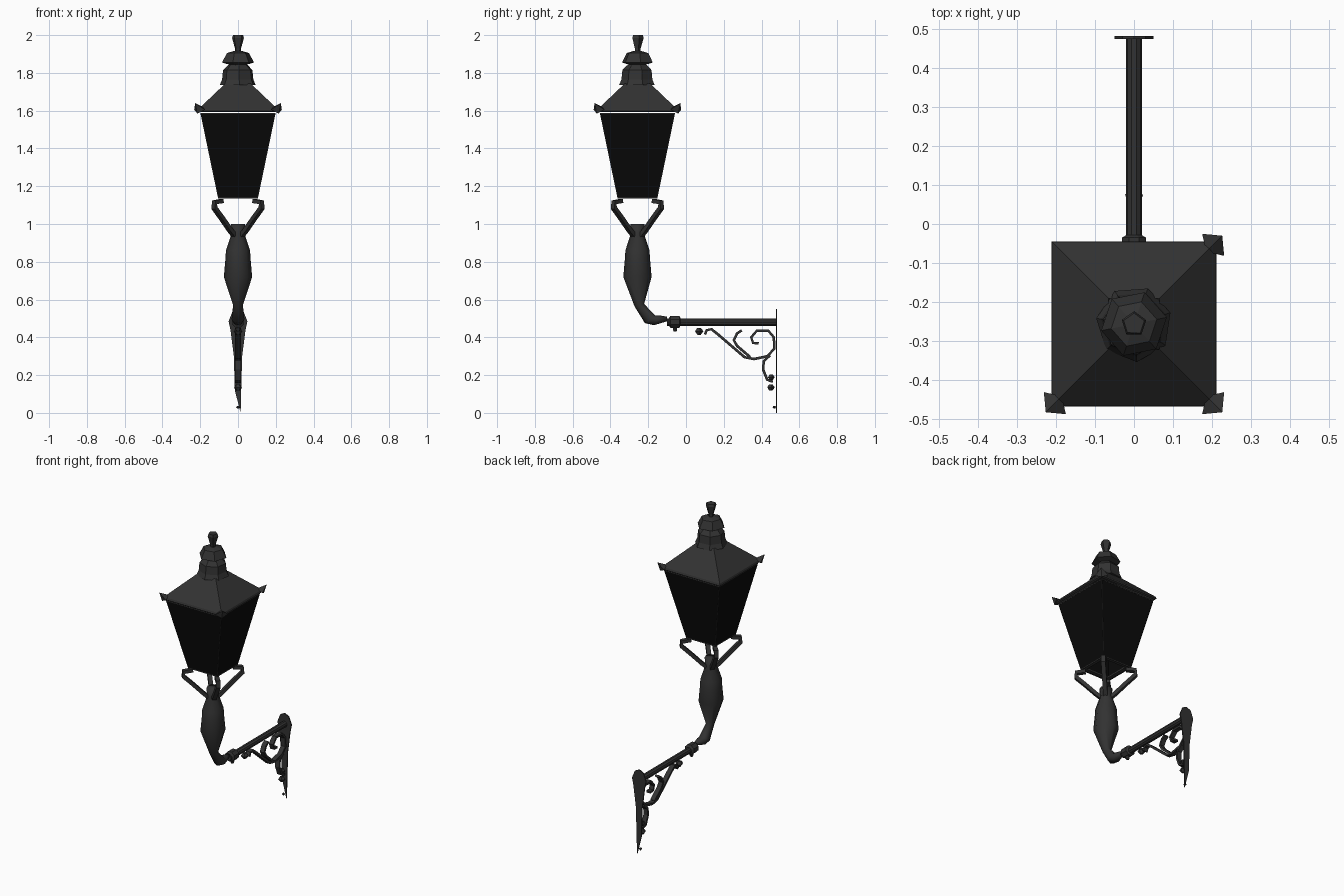
import bpy, bmesh, math
from mathutils import Vector

if "Cube" in bpy.data.objects:
    bpy.data.objects.remove(bpy.data.objects["Cube"])

def material(name, c):
    m = bpy.data.materials.new(name)
    m.diffuse_color = (*c, 1)
    m.use_nodes = True
    m.node_tree.nodes["Principled BSDF"].inputs["Base Color"].default_value = m.diffuse_color
    return m

IRON = material("dark iron", (0.032, 0.032, 0.032))
GLASS = material("black glass", (0.003, 0.003, 0.003))
CY = -0.257      # lantern axis

def finish(name, bm, smooth=False, mats=(IRON,)):
    bmesh.ops.recalc_face_normals(bm, faces=bm.faces)
    me = bpy.data.meshes.new(name)
    bm.to_mesh(me)
    bm.free()
    for m in mats:
        me.materials.append(m)
    for p in me.polygons:
        p.use_smooth = smooth
    ob = bpy.data.objects.new(name, me)
    bpy.context.collection.objects.link(ob)
    return ob

def skin(bm, rings, caps=True):
    rings = [[bm.verts.new(v) for v in r] for r in rings]
    n = len(rings[0])
    for a, b in zip(rings, rings[1:]):
        for i in range(n):
            j = (i + 1) % n
            bm.faces.new((a[i], a[j], b[j], b[i]))
    if caps:
        bm.faces.new(rings[0][::-1])
        bm.faces.new(rings[-1])

def loft(name, sections, n, turn=0.0, smooth=False, caps=True):
    """sections: (y, z, radius, tilt in degrees about x)"""
    rings = []
    for y, z, r, tilt in sections:
        t = math.radians(tilt)
        ring = []
        for i in range(n):
            a = turn + math.tau * i / n
            u = r * math.sin(a)
            ring.append((r * math.cos(a), y + u * math.cos(t), z + u * math.sin(t)))
        rings.append(ring)
    bm = bmesh.new()
    skin(bm, rings, caps)
    return finish(name, bm, smooth)

def ribbon(name, origin, direction, pts, thick, width):
    """flat bar following pts (u, z) in the vertical plane of direction"""
    d = Vector(direction).normalized()
    side = Vector((-d.y, d.x, 0)) * width / 2
    P = [Vector(origin) + d * u + Vector((0, 0, z)) for u, z in pts]
    rings = []
    for i, p in enumerate(P):
        t = (P[min(i + 1, len(P) - 1)] - P[max(i - 1, 0)]).normalized()
        n = t.cross(side.normalized()) * thick / 2
        rings.append([p + n + side, p - n + side, p - n - side, p + n - side])
    bm = bmesh.new()
    skin(bm, rings)
    return finish(name, bm)

Q = math.pi / 4
S2 = math.sqrt(2)

# lantern panels: glass inset in thin iron borders
bm = bmesh.new()
skin(bm, [[(sx * h, CY + sy * h, z) for sx, sy in ((-1, -1), (1, -1), (1, 1), (-1, 1))]
          for h, z in ((0.105, 1.14), (0.198, 1.588))], caps=False)
panes = bm.faces[:]
bmesh.ops.inset_individual(bm, faces=panes, thickness=0.008)
for f in panes:
    f.material_index = 1
lantern = finish("lantern_panels", bm, mats=(IRON, GLASS))
sol = lantern.modifiers.new("thickness", "SOLIDIFY")
sol.thickness = 0.006

# open ring under the lantern
bm = bmesh.new()
skin(bm, [[(sx * h, CY + sy * h, z) for sx, sy in ((-1, -1), (1, -1), (1, 1), (-1, 1))]
          for h, z in ((0.105, 1.138), (0.105, 1.15), (0.08, 1.15), (0.08, 1.138), (0.105, 1.138))],
     caps=False)
bmesh.ops.remove_doubles(bm, verts=bm.verts, dist=0.0001)
finish("lantern_base_ring", bm)

# pyramid roof with open underside
loft("roof", [(CY, 1.592, 0.200 * S2, 0), (CY, 1.597, 0.212 * S2, 0), (CY, 1.61, 0.208 * S2, 0),
              (CY, 1.745, 0.066 * S2, 0)], 4, Q, caps=False)

# upturned corner ears (one corner has none)
for sx, sy in ((-1, -1), (1, -1), (1, 1)):
    d = Vector((sx, sy, 0)).normalized()
    s = Vector((-d.y, d.x, 0))
    c = Vector((sx * 0.207, CY + sy * 0.207, 0))
    bm = bmesh.new()
    base = [c - d * 0.005 + s * 0.04 + Vector((0, 0, 1.605)), c + d * 0.012 + Vector((0, 0, 1.585)),
            c - d * 0.005 - s * 0.04 + Vector((0, 0, 1.605)), c - d * 0.03 + Vector((0, 0, 1.62))]
    b = [bm.verts.new(v) for v in base]
    tip = bm.verts.new(c + d * 0.028 + Vector((0, 0, 1.64)))
    bm.faces.new(b)
    for i in range(4):
        bm.faces.new((b[i], b[(i + 1) % 4], tip))
    finish("roof_ear", bm)

# chimney crown, cap and finial
loft("crown", [(CY, z, r, 0) for z, r in
     ((1.735, 0.098), (1.765, 0.085), (1.815, 0.08), (1.84, 0.055), (1.85, 0.035))], 7, 0.3)
loft("cap", [(CY, z, r, 0) for z, r in
     ((1.84, 0.035), (1.855, 0.086), (1.905, 0.06), (1.915, 0.025))], 6, 0.2)
loft("finial", [(CY, z, r, 0) for z, r in
     ((1.91, 0.015), (1.93, 0.017), (1.985, 0.033), (2.0, 0.028))], 5, 0.3)

# four diagonal hooks carrying the lantern
hook = [(0.02, 0.94), (0.04, 0.965), (0.085, 1.03), (0.125, 1.085), (0.124, 1.115), (0.085, 1.122)]
for sx in (-1, 1):
    for sy in (-1, 1):
        ribbon("lantern_hook", (0, CY, 0), (sx, sy, 0), [(u * S2, z) for u, z in hook], 0.022, 0.026)

# baluster column bending back to the bracket
loft("column", [(CY, 1.0, 0.038, 0), (CY, 0.945, 0.036, 0), (CY, 0.86, 0.064, 0), (CY, 0.82, 0.066, 0),
                (CY, 0.72, 0.075, 0), (-0.247, 0.57, 0.026, 15), (-0.19, 0.495, 0.034, 35),
                (-0.155, 0.49, 0.03, 60), (-0.10, 0.497, 0.012, 90)], 8, 0.0, smooth=True)

# horizontal arm and its collar
loft("collar", [(y, 0.482, r, 90) for y, r in
     ((-0.09, 0.022), (-0.083, 0.034), (-0.035, 0.034), (-0.028, 0.02))], 8, math.pi / 8)
loft("collar_drop", [(-0.058, z, r, 0) for z, r in ((0.43, 0.008), (0.44, 0.013), (0.455, 0.012))], 6)
loft("arm", [(-0.10, 0.48, 0.02, 90), (0.48, 0.48, 0.02, 90)], 10, smooth=False)

# pointed, tapering wall plate
half = [(0.0, 0.55), (0.03, 0.535), (0.05, 0.485), (0.04, 0.44), (0.022, 0.3), (0.017, 0.12), (0.015, 0.0)]
outline = half + [(-x, z) for x, z in reversed(half[1:-1])] + [(-0.004, 0.04)]
outline = half[:-1] + [(0.014, 0.0)] + [(-x, z) for x, z in reversed(half[1:-1])]
bm = bmesh.new()
skin(bm, [[(x, y, z) for x, z in outline] for y in (0.476, 0.483)])
finish("wall_plate", bm)

# scrollwork under the arm
scrolls = {
    "main_scroll": [(0.10, 0.415), (0.11, 0.438), (0.135, 0.443), (0.17, 0.415), (0.31, 0.295), (0.36, 0.285),
                    (0.43, 0.30), (0.468, 0.34), (0.465, 0.40), (0.435, 0.436), (0.375, 0.435),
                    (0.345, 0.40), (0.355, 0.37), (0.385, 0.368)],
    "inner_scroll": [(0.295, 0.437), (0.27, 0.42), (0.253, 0.385), (0.27, 0.355), (0.34, 0.295)],
    "lower_scroll": [(0.445, 0.305), (0.412, 0.275), (0.408, 0.23), (0.43, 0.175), (0.46, 0.165)],
}
for name, pts in scrolls.items():
    ribbon(name, (0, 0, 0), (0, 1, 0), pts, 0.014, 0.03)

# small leaf buds ending the scrolls
for y, z, r in ((0.068, 0.432, 0.024), (0.45, 0.188, 0.02), (0.448, 0.135, 0.022), (0.467, 0.03, 0.01)):
    loft("scroll_bud", [(y, z - r * 0.8, r * 0.4, 0), (y, z, r, 0), (y, z + r * 0.7, r * 0.5, 0)], 5, 0.3)
